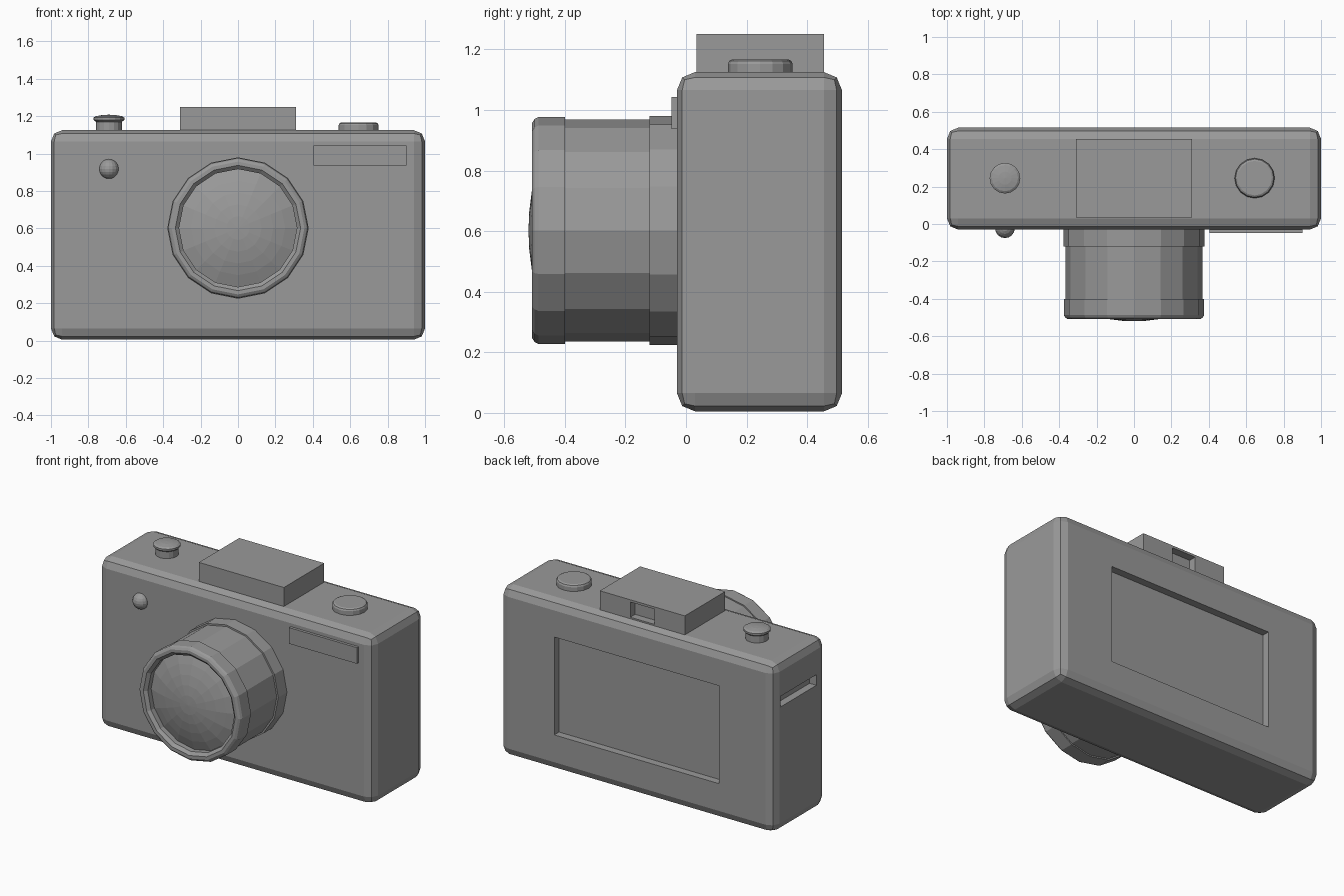
import bpy, bmesh, math
from mathutils import Matrix

if "Cube" in bpy.data.objects:
    bpy.data.objects.remove(bpy.data.objects["Cube"], do_unlink=True)

# One plain grey for the whole model
grey = bpy.data.materials.new("plain grey")
grey.use_nodes = True
grey.diffuse_color = (0.32, 0.32, 0.32, 1)
bsdf = next(n for n in grey.node_tree.nodes if n.type == "BSDF_PRINCIPLED")
bsdf.inputs["Base Color"].default_value = grey.diffuse_color


def finish(name, bm):
    bmesh.ops.recalc_face_normals(bm, faces=bm.faces[:])
    mesh = bpy.data.meshes.new(name)
    bm.to_mesh(mesh)
    bm.free()
    mesh.materials.append(grey)
    obj = bpy.data.objects.new(name, mesh)
    bpy.context.collection.objects.link(obj)
    return obj


def box(name, x, y, z):
    """Box given by its (min, max) span on each axis."""
    bm = bmesh.new()
    bmesh.ops.create_cube(bm, size=1)
    for v in bm.verts:
        for i, (low, high) in enumerate((x, y, z)):
            v.co[i] = low if v.co[i] < 0 else high
    return finish(name, bm)


def turned(name, profile, place, sides=16):
    """Turn a (radius, height) profile round z, then place it."""
    bm = bmesh.new()
    rings = []
    for r, h in profile:
        if r == 0:
            rings.append([bm.verts.new((0, 0, h))] * sides)
        else:
            angles = [math.tau * i / sides for i in range(sides)]
            rings.append([bm.verts.new((r * math.cos(a), r * math.sin(a), h)) for a in angles])
    for a, b in zip(rings, rings[1:]):
        for i in range(sides):
            j = (i + 1) % sides
            bm.faces.new(list(dict.fromkeys((a[i], a[j], b[j], b[i]))))
    bm.transform(place)
    return finish(name, bm)


def modify(obj, kind, **settings):
    mod = obj.modifiers.new(kind.lower(), kind)
    for key, value in settings.items():
        setattr(mod, key, value)
    bpy.context.view_layer.objects.active = obj
    bpy.ops.object.modifier_apply(modifier=mod.name)


def cut(obj, *spans):
    """Sink a rectangular pocket into an object."""
    cutter = box("cutter", *spans)
    cutter.hide_render = True
    modify(obj, "BOOLEAN", operation="DIFFERENCE", solver="EXACT", object=cutter)
    bpy.data.objects.remove(cutter, do_unlink=True)


# Body with chamfered edges, rear screen pocket and side slot
body = box("body", (-1, 1), (-0.03, 0.515), (0.005, 1.125))
modify(body, "BEVEL", width=0.06, segments=2)
cut(body, (-0.6, 0.6), (0.465, 0.6), (0.245, 0.89))
cut(body, (-1.1, -0.95), (0.07, 0.445), (0.83, 0.9))

# Viewfinder hump with rear eyepiece pocket
hump = box("viewfinder_hump", (-0.31, 0.31), (0.035, 0.455), (1.1, 1.25))
cut(hump, (-0.088, 0.088), (0.405, 0.5), (1.135, 1.235))

# Flash window on the front
box("flash_window", (0.405, 0.9), (-0.048, -0.02), (0.937, 1.043))

# Lens barrel: stepped rings and a recessed rim, pointing forward
forward = Matrix.Translation((0, 0, 0.602)) @ Matrix.Rotation(math.pi / 2, 4, "X")
turned("lens_barrel", [
    (0, 0), (0.378, 0), (0.378, 0.12), (0.367, 0.12), (0.367, 0.4), (0.375, 0.4),
    (0.375, 0.487), (0.368, 0.5), (0.355, 0.508), (0.335, 0.508), (0.315, 0.49),
    (0.315, 0.44), (0, 0.44)], forward)

# Shallow domed glass
steps = 5
dome = [(0.315 * i / steps, 0.52 - 0.065 * (i / steps) ** 2) for i in range(steps, -1, -1)]
turned("lens_glass", [(0, 0.43), (0.315, 0.43)] + dome, forward)

# Shutter button and dial on the top
turned("shutter_button", [
    (0, 1.1), (0.07, 1.1), (0.07, 1.17), (0.082, 1.18), (0.082, 1.192),
    (0.07, 1.2), (0.035, 1.206), (0, 1.208)], Matrix.Translation((-0.69, 0.245, 0)))
turned("control_dial", [
    (0, 1.1), (0.107, 1.1), (0.107, 1.152), (0.102, 1.162), (0.092, 1.167),
    (0, 1.167)], Matrix.Translation((0.645, 0.245, 0)))

# Small round lamp on the front
bm = bmesh.new()
bmesh.ops.create_uvsphere(bm, u_segments=16, v_segments=10, radius=0.053)
bm.transform(Matrix.Translation((-0.69, -0.022, 0.918)))
finish("front_lamp", bm)
